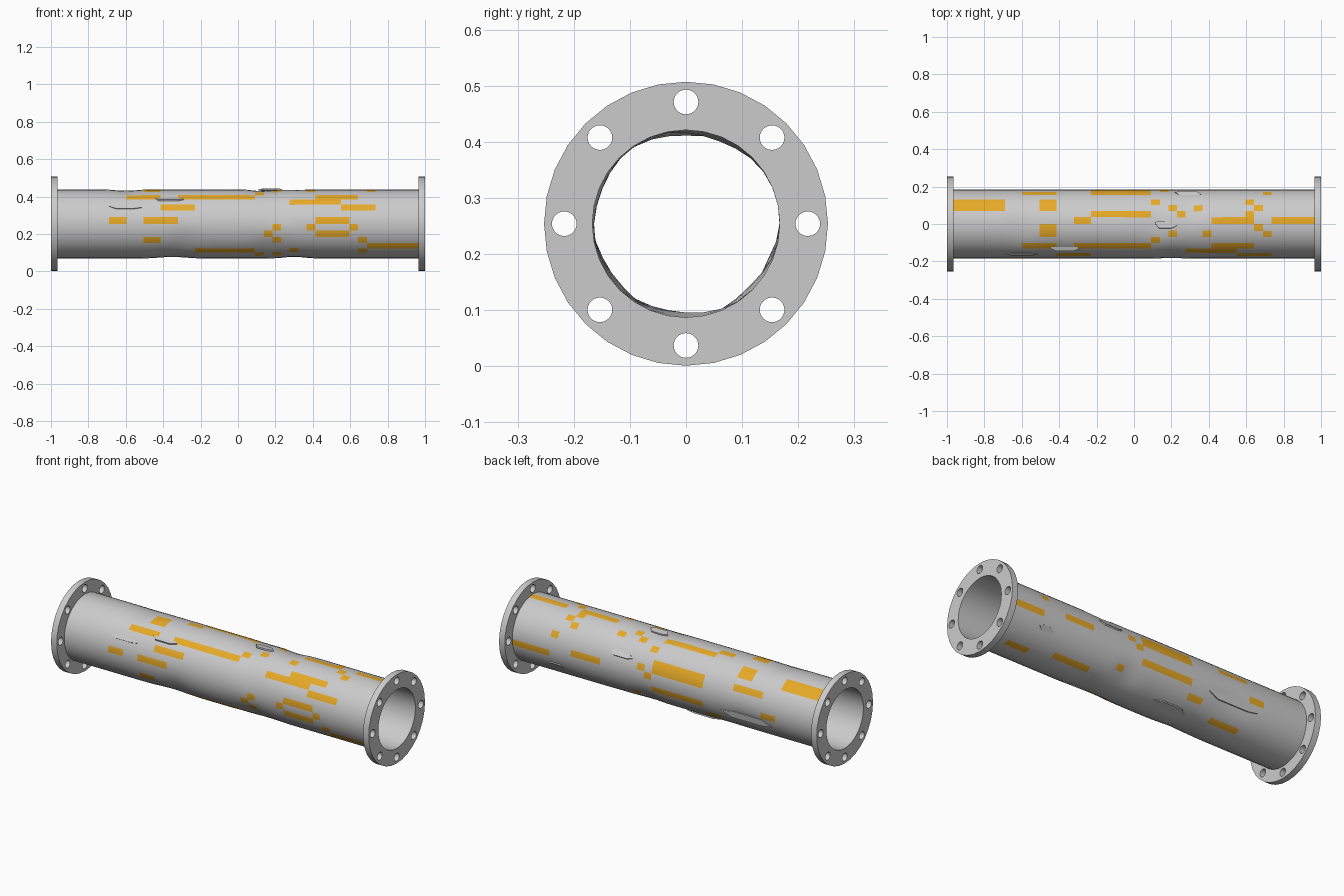
import bpy, bmesh, math
from mathutils import Matrix, Vector

if "Cube" in bpy.data.objects:
    bpy.data.objects.remove(bpy.data.objects["Cube"])

CZ, SEG, COLS, END = 0.254, 32, 42, 0.964
STEP = 2 * math.pi / SEG

rust = bpy.data.materials.new("rust")
rust.diffuse_color = (0.8, 0.4, 0.02, 1)
rust.use_nodes = True
rust.node_tree.nodes["Principled BSDF"].inputs["Base Color"].default_value = rust.diffuse_color
steel = bpy.data.materials.new("steel")
steel.diffuse_color = (0.8, 0.8, 0.8, 1)
steel.use_nodes = True
steel.node_tree.nodes["Principled BSDF"].inputs["Base Color"].default_value = steel.diffuse_color

# Dents: x, angle from the front going up, depth, length, angular spread
DENTS = [(-0.6, 85, 0.008, 0.08, 25), (0.13, 90, 0.010, 0.07, 25),
         (0.31, 110, 0.009, 0.06, 25), (-0.35, 280, 0.010, 0.09, 30),
         (0.3, 275, 0.010, 0.07, 25), (0.18, 320, 0.009, 0.08, 20),
         (-0.28, 330, 0.008, 0.07, 20), (0.2, 20, 0.006, 0.07, 25),
         (0.15, 225, 0.009, 0.06, 20), (-0.5, 205, 0.008, 0.12, 15)]

# Rust cells: row around the pipe -> spans of columns along it
RUST = {0: [(6, 8), (10, 14), (30, 34)], 31: [(25, 26), (29, 30), (34, 35)],
        30: [(24, 25), (30, 34)], 29: [(10, 12), (25, 26), (35, 36)],
        28: [(36, 42)], 27: [(16, 23), (27, 28), (35, 36)], 26: [(23, 24), (25, 26)],
        2: [(12, 16), (33, 37)], 3: [(27, 33)], 4: [(8, 12), (14, 23), (30, 35)],
        5: [(23, 24)], 6: [(10, 12), (25, 26), (29, 30), (36, 37)],
        7: [(10, 12), (35, 36)], 8: [(14, 16), (30, 35), (37, 42)],
        9: [(16, 23), (26, 27), (34, 35)], 10: [(0, 6), (10, 12), (25, 26), (28, 29), (35, 36)],
        11: [(0, 6), (10, 12), (23, 24), (34, 35)], 13: [(8, 12), (16, 23), (36, 37)],
        14: [(16, 23), (24, 25)], 15: [(23, 24), (30, 34)], 16: [(6, 8), (37, 42)],
        17: [(16, 23)], 19: [(14, 16), (25, 26)], 21: [(8, 12), (29, 34)], 22: [(37, 40)]}


def dent(x, ang):
    total = 0
    for dx, da, depth, sx, sa in DENTS:
        diff = (math.degrees(ang) - da + 180) % 360 - 180
        total += depth * math.exp(-((x - dx) / sx) ** 2 - (diff / sa) ** 2)
    return total


def smooth(ob):
    bpy.ops.object.select_all(action='DESELECT')
    ob.select_set(True)
    bpy.context.view_layer.objects.active = ob
    bpy.ops.object.shade_smooth_by_angle(angle=math.radians(30))


def add_mesh(name, bm):
    bmesh.ops.recalc_face_normals(bm, faces=bm.faces)
    me = bpy.data.meshes.new(name)
    bm.to_mesh(me)
    bm.free()
    ob = bpy.data.objects.new(name, me)
    bpy.context.collection.objects.link(ob)
    return ob


# Dented pipe with outer and inner wall
bm = bmesh.new()


def tube(radius):
    rings = []
    for i in range(COLS + 1):
        x = -END + 2 * END * i / COLS
        ring = []
        for k in range(SEG):
            a = k * STEP
            r = radius - dent(x, a)
            ring.append(bm.verts.new((x, -r * math.cos(a), CZ + r * math.sin(a))))
        rings.append(ring)
    for i in range(COLS):
        for k in range(SEG):
            n = (k + 1) % SEG
            f = bm.faces.new((rings[i][k], rings[i][n], rings[i + 1][n], rings[i + 1][k]))
            if radius > 0.18 and any(s <= i < e for s, e in RUST.get(k, [])):
                f.material_index = 1
    return rings


outer, inner = tube(0.185), tube(0.167)
for end in (0, -1):
    for k in range(SEG):
        n = (k + 1) % SEG
        bm.faces.new((outer[end][k], outer[end][n], inner[end][n], inner[end][k]))
pipe = add_mesh("pipe", bm)
pipe.data.materials.append(steel)
pipe.data.materials.append(rust)
smooth(pipe)


# Flanges with eight bolt holes, from filled flat outlines
def flange(name, x):
    cu = bpy.data.curves.new(name, 'CURVE')
    cu.dimensions = '2D'
    cu.fill_mode = 'BOTH'
    cu.extrude = 0.018
    circles = [(0, 0, 0.253, SEG), (0, 0, 0.167, SEG)]
    circles += [(0.217 * math.cos(i * math.pi / 4), 0.217 * math.sin(i * math.pi / 4), 0.022, 24)
                for i in range(8)]
    for cx, cy, r, n in circles:
        sp = cu.splines.new('POLY')
        sp.points.add(n - 1)
        for j, p in enumerate(sp.points):
            a = 2 * math.pi * j / n
            p.co = (cx + r * math.cos(a), cy + r * math.sin(a), 0, 1)
        sp.use_cyclic_u = True
    ob = bpy.data.objects.new(name, cu)
    bpy.context.collection.objects.link(ob)
    ob.rotation_euler = (math.pi / 2, 0, math.pi / 2)
    ob.location = (x, 0, CZ)
    bpy.ops.object.select_all(action='DESELECT')
    ob.select_set(True)
    bpy.context.view_layer.objects.active = ob
    bpy.ops.object.convert(target='MESH')
    smooth(bpy.context.view_layer.objects.active)


flange("flange_left", -0.982)
flange("flange_right", 0.982)


# Torn metal flakes lying on the wall: x, angle, length, width, tilt
def flake(i, x, ang, length, width, tilt):
    a, t = math.radians(ang), math.radians(ang + tilt)
    normal = Vector((0, -math.cos(t), math.sin(t)))
    along = Vector((1, 0, 0))
    side = normal.cross(along)
    mid = Vector((x, -0.183 * math.cos(a), CZ + 0.183 * math.sin(a)))
    h, w = length / 2, width / 2
    shape = [(-h, w * 0.5), (-h * 0.6, -w), (h * 0.5, -w), (h, -w * 0.3), (h * 0.6, w), (-h * 0.6, w)]
    bm = bmesh.new()
    lo, hi = [[bm.verts.new(mid + along * u + side * v + normal * d) for u, v in shape]
              for d in (-0.004, 0.004)]
    bm.faces.new(lo)
    bm.faces.new(hi)
    for j in range(6):
        n = (j + 1) % 6
        bm.faces.new((lo[j], lo[n], hi[n], hi[j]))
    add_mesh(f"metal_flake_{i}", bm)


FLAKES = [(-0.6, 29, 0.18, 0.02, 10), (-0.37, 46, 0.16, 0.036, 25), (0.17, 89, 0.12, 0.04, 8),
          (0.29, 152, 0.14, 0.035, -15), (-0.17, 248, 0.22, 0.045, 12),
          (-0.5, 200, 0.32, 0.04, -10), (0.7, 208, 0.10, 0.03, 10)]
for i, args in enumerate(FLAKES):
    flake(i + 1, *args)
